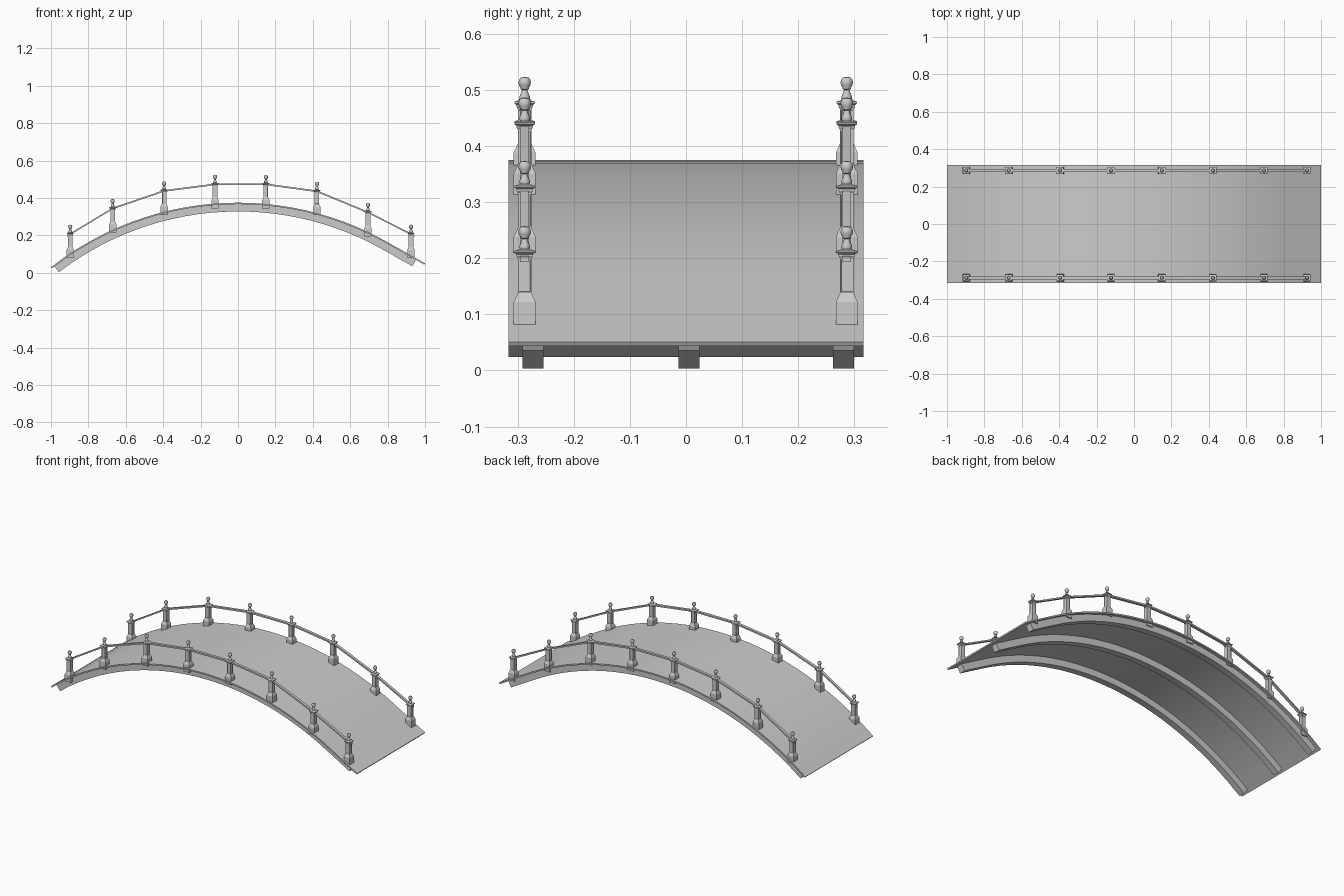
import bpy, bmesh, math
from mathutils import Vector

if "Cube" in bpy.data.objects:
    bpy.data.objects.remove(bpy.data.objects["Cube"])

R, CREST = 1.622, 0.375          # arc radius and top of the deck


def finish(bm, name, angle=30):
    bmesh.ops.remove_doubles(bm, verts=bm.verts, dist=1e-6)
    bmesh.ops.recalc_face_normals(bm, faces=bm.faces)
    me = bpy.data.meshes.new(name)
    bm.to_mesh(me)
    bm.free()
    ob = bpy.data.objects.new(name, me)
    bpy.context.collection.objects.link(ob)
    bpy.ops.object.select_all(action='DESELECT')
    ob.select_set(True)
    bpy.context.view_layer.objects.active = ob
    bpy.ops.object.shade_smooth_by_angle(angle=math.radians(angle))
    return ob


def arc(x):
    """Height and slope of the deck; the right end runs out straight."""
    c = min(x, 0.8)
    root = math.sqrt(R * R - c * c)
    slope = -c / root
    return CREST - R + root + slope * (x - c), slope


def arc_strip(name, x0, x1, y0, y1, top, bottom, n=28):
    """Rectangular section swept along the arc, offset below the deck top."""
    bm = bmesh.new()
    rings = []
    for i in range(n + 1):
        x = x0 + (x1 - x0) * i / n
        z, s = arc(x)
        nrm = Vector((-s, 0, 1)).normalized()
        ring = []
        for y, d in ((y0, top), (y1, top), (y1, bottom), (y0, bottom)):
            ring.append(bm.verts.new(Vector((x, y, z)) - nrm * d))
        rings.append(ring)
    for a, b in zip(rings, rings[1:]):
        for k in range(4):
            bm.faces.new((a[k], a[(k + 1) % 4], b[(k + 1) % 4], b[k]))
    bm.faces.new(rings[0])
    bm.faces.new(rings[-1])
    return finish(bm, name)


def stack(bm, profile, sides, x, y, z, turn=0.0, scale=1.0):
    """Lathe of (radius, height) rings with the given number of sides."""
    rings = []
    for r, h in profile:
        rings.append([bm.verts.new((x + r * scale * math.cos(turn + math.tau * k / sides),
                                    y + r * scale * math.sin(turn + math.tau * k / sides), z + h))
                      for k in range(sides)])
    bands = []
    for a, b in zip(rings, rings[1:]):
        bands.append([bm.faces.new((a[k], a[(k + 1) % sides], b[(k + 1) % sides], b[k]))
                      for k in range(sides)])
    bm.faces.new(rings[0][::-1])
    bm.faces.new(rings[-1])
    return bands


# deck and three arched beams
deck = arc_strip("deck", -1.0, 1.0, -0.3165, 0.3165, 0.0, 0.008)
for label, yc in (("front", -0.273), ("middle", 0.005), ("back", 0.281)):
    arc_strip("beam_" + label, -0.986, 0.955, yc - 0.0187, yc + 0.0187, 0.007, 0.047)

# posts: (x, top of finial)
POSTS = [(-0.897, 0.257), (-0.67, 0.394), (-0.395, 0.488), (-0.123, 0.523),
         (0.149, 0.523), (0.422, 0.486), (0.695, 0.373), (0.925, 0.257)]
BODY = [(0.0195, -0.006), (0.0195, 0.037), (0.0122, 0.053), (0.0122, 0.115),
        (0.0145, 0.119), (0.0145, 0.122), (0.0185, 0.125), (0.0185, 0.128), (0.009, 0.131)]
FINIAL = [(0.008, 0.130), (0.0095, 0.134), (0.009, 0.138), (0.0055, 0.146), (0.005, 0.149),
          (0.0075, 0.151), (0.0075, 0.153), (0.0102, 0.157), (0.011, 0.162),
          (0.0102, 0.167), (0.007, 0.171), (0.002, 0.172)]

for side, y in (("front", -0.2875), ("back", 0.2865)):
    for i, (x, top) in enumerate(POSTS):
        z = top - 0.172
        # square body with a sunk panel on each shaft face
        bm = bmesh.new()
        bands = stack(bm, BODY, 4, x, y, z, math.pi / 4, math.sqrt(2))
        bmesh.ops.recalc_face_normals(bm, faces=bm.faces)
        bmesh.ops.inset_individual(bm, faces=bands[2], thickness=0.003, depth=0)
        bmesh.ops.inset_individual(bm, faces=bands[2], thickness=0.0004, depth=-0.0015)
        finish(bm, f"{side}_post_{i + 1}", 20)
        # turned finial
        bm = bmesh.new()
        stack(bm, FINIAL, 12, x, y, z)
        finish(bm, f"{side}_finial_{i + 1}", 40)

    # hand rail running straight from post to post, slightly past the ends
    pts = [Vector((x, y, top - 0.05)) for x, top in POSTS]
    pts[0] += (pts[0] - pts[1]).normalized() * 0.02
    pts[-1] += (pts[-1] - pts[-2]).normalized() * 0.02
    bm = bmesh.new()
    rings = [[bm.verts.new(p + Vector((0, dy, dz)))
              for dy, dz in ((-0.008, -0.0045), (0.008, -0.0045), (0.008, 0.0045), (-0.008, 0.0045))]
             for p in pts]
    for a, b in zip(rings, rings[1:]):
        for k in range(4):
            bm.faces.new((a[k], a[(k + 1) % 4], b[(k + 1) % 4], b[k]))
    bm.faces.new(rings[0])
    bm.faces.new(rings[-1])
    finish(bm, side + "_rail", 5)
